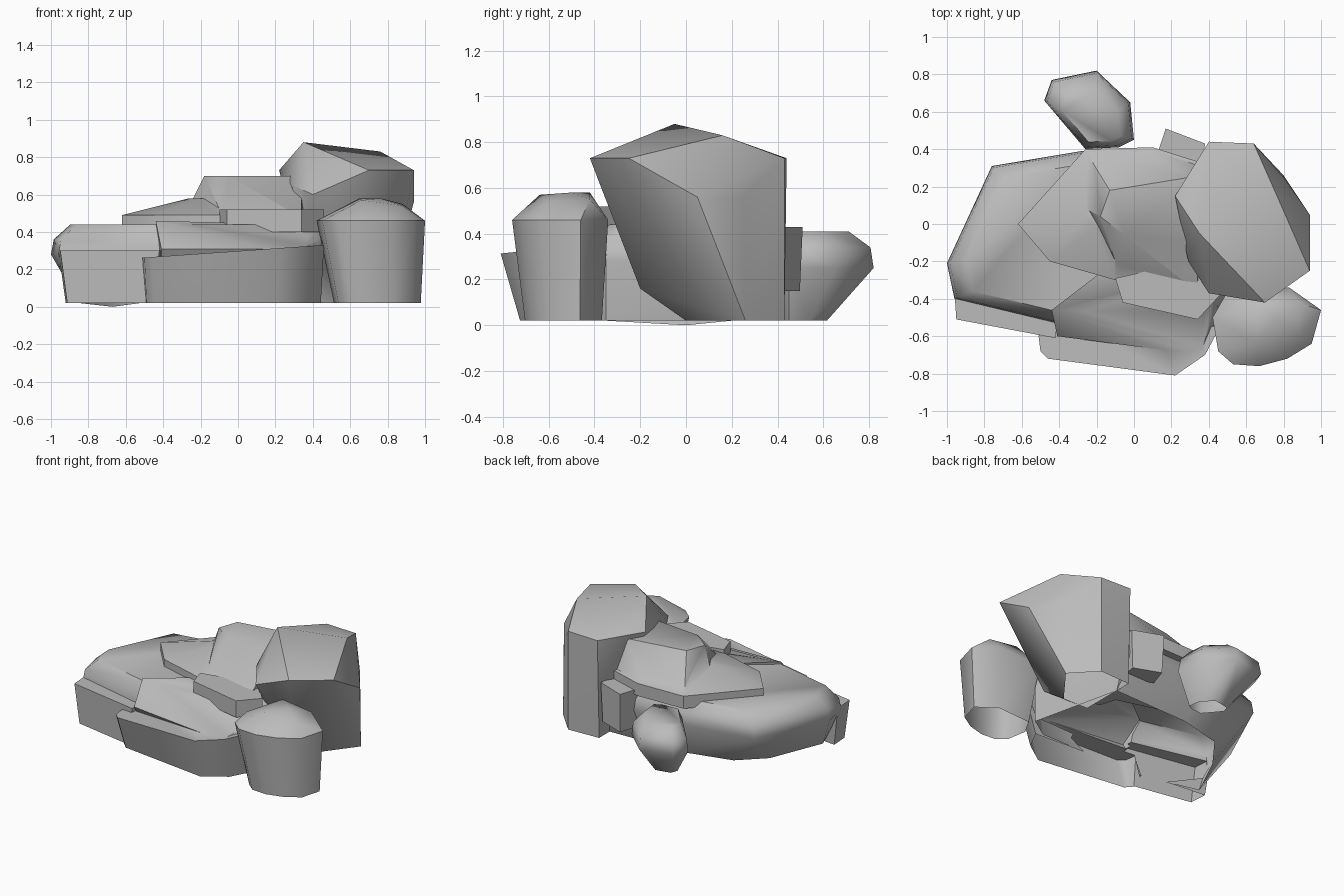
import bpy
import bmesh
import math
from mathutils import Vector

cube = bpy.data.objects.get("Cube")
if cube:
    bpy.data.objects.remove(cube, do_unlink=True)

GROUND = 0.02

stone = bpy.data.materials.new("grey stone")
stone.use_nodes = True
stone.diffuse_color = (0.5, 0.5, 0.5, 1)
shader = stone.node_tree.nodes["Principled BSDF"]
shader.inputs["Base Color"].default_value = stone.diffuse_color


def layer(outline, height, scale=1, shift=(0, 0), slope=(0, 0)):
    """Lift a plan outline to a height, scaled about its middle, shifted and tilted."""
    corners = [Vector(p) for p in outline]
    middle = sum(corners, Vector((0, 0))) / len(corners)
    placed = [middle + (c - middle) * scale + Vector(shift) for c in corners]
    return [(p.x, p.y, height + (p - middle).dot(Vector(slope))) for p in placed]


def rock(name, *layers):
    """Wrap stacked layers in one faceted closed stone."""
    bm = bmesh.new()
    for points in layers:
        for point in points:
            bm.verts.new(point)
    bmesh.ops.convex_hull(bm, input=bm.verts)
    inner = [v for v in bm.verts if not v.link_faces]
    bmesh.ops.delete(bm, geom=inner, context='VERTS')
    bmesh.ops.recalc_face_normals(bm, faces=bm.faces)
    mesh = bpy.data.meshes.new(name)
    bm.to_mesh(mesh)
    bm.free()
    mesh.materials.append(stone)
    stone_object = bpy.data.objects.new(name, mesh)
    bpy.context.collection.objects.link(stone_object)
    return stone_object


def activate(stone_object):
    bpy.ops.object.select_all(action='DESELECT')
    stone_object.select_set(True)
    bpy.context.view_layer.objects.active = stone_object


def merge(main, *others):
    """Fuse overlapping stones into one skin."""
    activate(main)
    for other in others:
        union = main.modifiers.new("union", 'BOOLEAN')
        union.operation = 'UNION'
        union.solver = 'EXACT'
        union.object = other
        bpy.ops.object.modifier_apply(modifier=union.name)
        bpy.data.objects.remove(other, do_unlink=True)
    return main


def finish(stone_object, angle):
    """Open the stone where it meets the ground and soften its gentle edges."""
    bm = bmesh.new()
    bm.from_mesh(stone_object.data)
    base = [f for f in bm.faces if all(v.co.z < GROUND + 0.005 for v in f.verts)]
    bmesh.ops.delete(bm, geom=base, context='FACES')
    bm.to_mesh(stone_object.data)
    bm.free()
    activate(stone_object)
    bpy.ops.object.shade_smooth_by_angle(angle=math.radians(angle))


# Tall boulder: narrow foot, wide shoulder and a sloping ridge on top
foot = [(0.4, 0), (0.6, 0), (0.8, 0.26), (0.64, 0.43), (0.4, 0.42)]
shoulder = [(0.22, 0.15), (0.4, 0.44), (0.64, 0.43), (0.94, -0.25), (0.7, -0.42)]
boulder = rock("tall_boulder",
               layer(foot, GROUND),
               [(0.6, -0.2, 0.16), (0.94, 0.05, 0.56), (0.8, 0.25, 0.56)],
               [(0.4, -0.37, 0.6), (0.29, -0.2, 0.65)],
               layer(shoulder, 0.73),
               [(0.35, -0.05, 0.88), (0.76, 0.16, 0.83)])
finish(boulder, 42)

# Rounded rock at the front with an uneven crown
waist = [(0.42, -0.5), (0.45, -0.68), (0.53, -0.75), (0.67, -0.76), (0.82, -0.72),
         (0.95, -0.64), (1, -0.46), (0.83, -0.34), (0.5, -0.36)]
front_rock = rock("front_rock",
                  layer(waist, GROUND, scale=0.8, shift=(0.04, 0.02)),
                  layer(waist, 0.46),
                  [(0.65, -0.42, 0.58), (0.66, -0.64, 0.57), (0.76, -0.5, 0.58),
                   (0.88, -0.42, 0.55), (0.88, -0.6, 0.54)])
finish(front_rock, 45)

# Small rock behind, tapering to a foot close to the slab
waist = [(-0.48, 0.66), (-0.44, 0.77), (-0.2, 0.82), (-0.02, 0.65), (0, 0.45),
         (-0.08, 0.41), (-0.26, 0.4)]
back_rock = rock("back_rock",
                 layer(waist, GROUND, scale=0.45, shift=(0.02, -0.08)),
                 layer(waist, 0.25),
                 layer(waist, 0.34, scale=0.94),
                 layer(waist, 0.41, scale=0.65, shift=(0, -0.03)))
finish(back_rock, 65)

# Broad slab, thickest at its waist, with a foot drawn in on the left
waist = [(-1, -0.21), (-0.76, 0.31), (-0.28, 0.39), (0.4, 0.4), (0.55, -0.35),
         (0.4, -0.5), (-0.42, -0.53), (-0.96, -0.4)]
foot = [(-0.85, -0.35), (-0.52, 0.2), (-0.2, 0.28), (0.4, 0.3), (0.55, -0.35),
        (0.4, -0.45), (-0.45, -0.45)]
slab = rock("broad_slab",
            [(-0.67, 0, 0)],
            layer(foot, GROUND),
            layer(waist, 0.28),
            layer(waist, 0.36, scale=0.98),
            layer(waist, 0.44, scale=0.86))

# Left shelf at the front
outline = [(-0.95, -0.51), (-0.42, -0.61), (-0.4, -0.42), (-0.96, -0.36)]
left_shelf = rock("left_shelf",
                  layer(outline, GROUND, scale=0.86),
                  layer(outline, 0.3))

# Middle shelf, its top falling gently towards the front
brink = [(-0.41, -0.6), (0.36, -0.7), (0.45, -0.5)]
crest = [(-0.44, -0.46), (-0.1, -0.2), (0.45, -0.25)]
middle_shelf = rock("middle_shelf",
                    layer(brink, 0.15, shift=(0, 0.1)),
                    layer(brink, 0.31),
                    layer(crest, 0.45, slope=(-0.02, 0)))

# Long ledge at the foot, its top rising to the right
outline = [(-0.51, -0.6), (-0.5, -0.68), (-0.46, -0.72), (0.22, -0.81), (0.38, -0.7),
           (0.46, -0.55), (-0.4, -0.5)]
front_ledge = rock("front_ledge",
                   layer(outline, GROUND, scale=0.97, shift=(0, 0.08)),
                   layer(outline, 0.29, slope=(0.07, 0)))
finish(merge(slab, left_shelf, middle_shelf, front_ledge), 50)

# Upper mound: a low skirt with a higher lump beside the boulder
skirt = [(-0.62, 0), (-0.45, -0.2), (-0.1, -0.3), (0.34, -0.38), (0.45, 0.3),
         (0.1, 0.41), (-0.26, 0.4), (-0.3, 0.28)]
mound = rock("upper_mound",
             layer(skirt, 0.4),
             layer(skirt, 0.49),
             layer(skirt, 0.58, scale=0.3))
lump_base = [(-0.29, 0.1), (-0.24, 0.36), (0.1, 0.4), (0.4, 0.3), (0.34, -0.36), (-0.08, -0.26)]
crown = [(-0.18, 0.04), (-0.13, 0.18), (0.3, 0.25), (0.34, -0.1), (-0.05, -0.06)]
lump = rock("mound_lump", layer(lump_base, 0.48), layer(crown, 0.7))
finish(merge(mound, lump), 45)

# Flat step on the front of the mound
outline = [(-0.1, -0.29), (-0.06, -0.42), (0.34, -0.51), (0.46, -0.38), (0.3, -0.2)]
finish(rock("flat_step", layer(outline, 0.4), layer(outline, 0.52)), 35)

# Wedge between the mound and the boulder at the back
outline = [(0.12, 0.36), (0.17, 0.51), (0.38, 0.43), (0.35, 0.25)]
finish(rock("back_wedge", layer(outline, 0.15, scale=0.9), layer(outline, 0.43)), 35)
